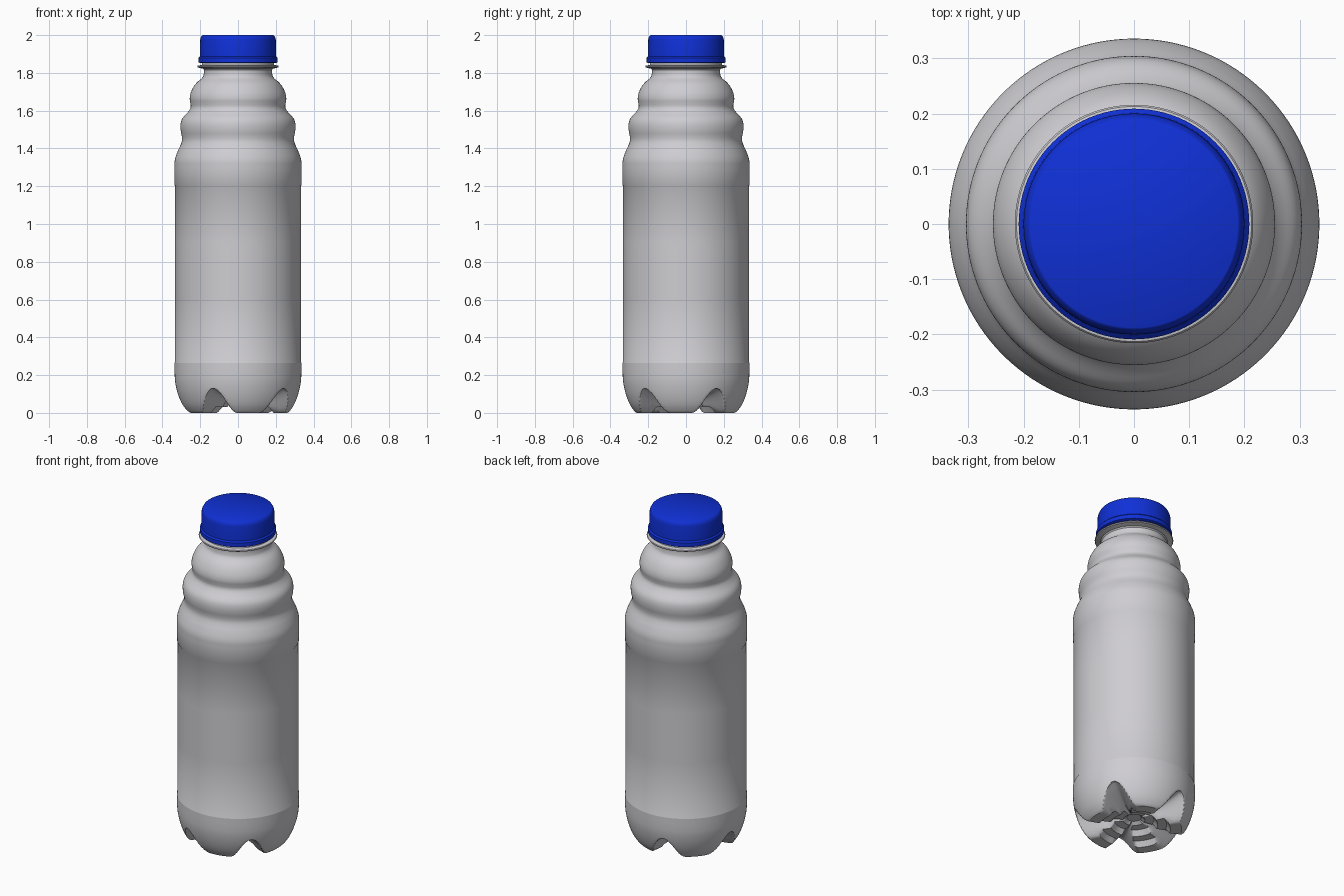
import bpy
import bmesh
import math

cube = bpy.data.objects.get("Cube")
if cube:
    bpy.data.objects.remove(cube, do_unlink=True)


def material(name, color):
    mat = bpy.data.materials.new(name)
    mat.use_nodes = True
    mat.diffuse_color = color
    mat.node_tree.nodes["Principled BSDF"].inputs["Base Color"].default_value = color
    return mat


def soften(points, rounds=2):
    """Round a profile by cutting its corners; the ends stay in place."""
    for _ in range(rounds):
        out = [points[0]]
        for (r0, z0), (r1, z1) in zip(points, points[1:]):
            out.append((0.75 * r0 + 0.25 * r1, 0.75 * z0 + 0.25 * z1))
            out.append((0.25 * r0 + 0.75 * r1, 0.25 * z0 + 0.75 * z1))
        points = out + [points[-1]]
    return points


def lathe(name, profile, mat, segments, height=lambda r, z, a: z):
    """Turn a profile that starts and ends on the axis around z."""
    bm = bmesh.new()
    rings = []
    for r, z in profile:
        if r == 0:
            rings.append([bm.verts.new((0, 0, z))] * segments)
            continue
        ring = []
        for i in range(segments):
            a = math.tau * i / segments
            ring.append(bm.verts.new((r * math.cos(a), r * math.sin(a), height(r, z, a))))
        rings.append(ring)
    for low, high in zip(rings, rings[1:]):
        for i in range(segments):
            j = (i + 1) % segments
            corners = dict.fromkeys((low[i], low[j], high[j], high[i]))
            bm.faces.new(list(corners))
    bmesh.ops.recalc_face_normals(bm, faces=bm.faces)
    mesh = bpy.data.meshes.new(name)
    bm.to_mesh(mesh)
    bm.free()
    mesh.materials.append(mat)
    obj = bpy.data.objects.new(name, mesh)
    bpy.context.collection.objects.link(obj)
    bpy.ops.object.select_all(action="DESELECT")
    obj.select_set(True)
    bpy.context.view_layer.objects.active = obj
    bpy.ops.object.shade_smooth_by_angle(angle=math.radians(35))
    return obj


def base_height(r, z, a):
    """Carve five arched channels between the feet."""
    if z > 0.2:
        return z
    pitch = math.tau / 5
    offset = (a - math.radians(30) + pitch / 2) % pitch - pitch / 2
    spread = min(abs(offset) / math.radians(23), 1)
    arch = math.cos(spread * math.pi / 2) ** 2
    ceiling = 0.07 + 0.06 * min(r / 0.31, 1) ** 2
    return max(z, arch * ceiling)


plastic = material("grey plastic", (0.62, 0.61, 0.64, 1))
blue = material("blue cap", (0.005, 0.03, 0.68, 1))

# Underside: raised centre with steps down to the feet
underside = [(0, 0.075), (0.04, 0.075), (0.06, 0.06), (0.085, 0.06), (0.11, 0.06),
             (0.13, 0.03), (0.155, 0.03), (0.18, 0.03), (0.2, 0), (0.235, 0)]
# Rounded lower wall
heel = soften([(0.262, 0), (0.275, 0.01), (0.299, 0.045), (0.32, 0.1),
               (0.333, 0.16), (0.336, 0.21), (0.336, 0.265)], 3)
# Slightly recessed label panel
panel = [(0.333, 0.27), (0.333, 0.6), (0.333, 0.9), (0.333, 1.2), (0.336, 1.205)]
# Shoulder with two stacked bulges
shoulder = soften([(0.336, 1.3), (0.336, 1.34), (0.32, 1.385), (0.305, 1.415), (0.296, 1.44),
                   (0.297, 1.465), (0.304, 1.495), (0.305, 1.53), (0.296, 1.56),
                   (0.266, 1.59), (0.249, 1.615), (0.252, 1.64), (0.257, 1.665),
                   (0.25, 1.7), (0.225, 1.745), (0.185, 1.775), (0.18, 1.8), (0.18, 1.815)])
# Neck with its support ring
neck = [(0.185, 1.822), (0.213, 1.829), (0.216, 1.834), (0.213, 1.838),
        (0.192, 1.842), (0.188, 1.86), (0.18, 1.95), (0, 1.95)]
lathe("bottle", underside + heel + panel + shoulder + neck, plastic, 160, base_height)

# Cap with its tamper band
cap = [(0, 1.852), (0.202, 1.852), (0.209, 1.856), (0.209, 1.88), (0.201, 1.888),
       (0.2, 1.975), (0.198, 1.985), (0.191, 1.998), (0.188, 2.0), (0, 2.0)]
lathe("cap", cap, blue, 96)
